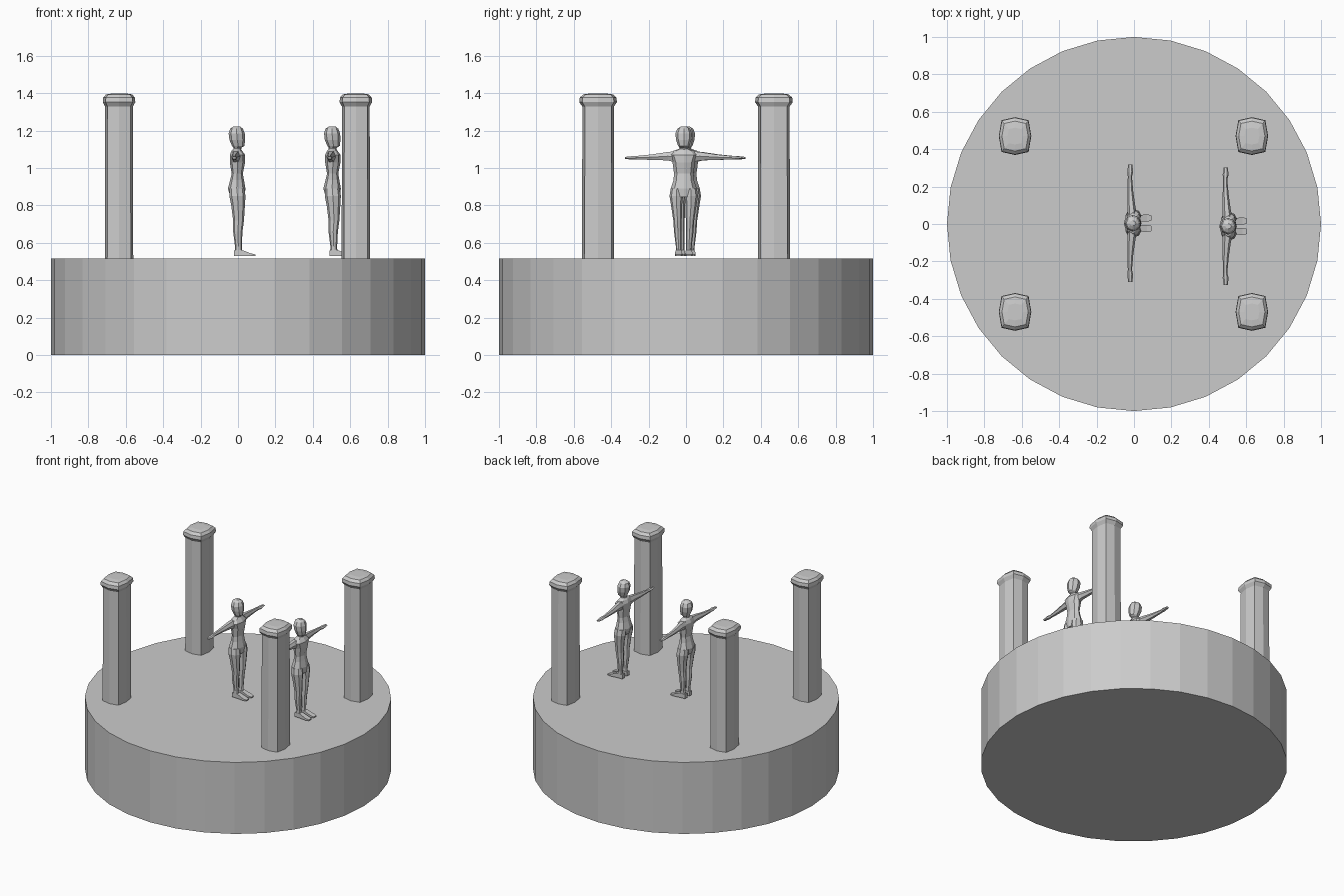
import bpy, bmesh, math

if "Cube" in bpy.data.objects:
    bpy.data.objects.remove(bpy.data.objects["Cube"])

stone = bpy.data.materials.new("stone grey")
stone.diffuse_color = (0.6, 0.6, 0.6, 1)
stone.use_nodes = True
stone.node_tree.nodes["Principled BSDF"].inputs["Base Color"].default_value = stone.diffuse_color


def finish(name, bm):
    bmesh.ops.recalc_face_normals(bm, faces=bm.faces)
    mesh = bpy.data.meshes.new(name)
    bm.to_mesh(mesh)
    bm.free()
    mesh.materials.append(stone)
    ob = bpy.data.objects.new(name, mesh)
    bpy.context.collection.objects.link(ob)
    return ob


def loft(bm, rings):
    """Skin a list of point rings and cap both ends."""
    loops = [[bm.verts.new(p) for p in ring] for ring in rings]
    n = len(loops[0])
    for a, b in zip(loops, loops[1:]):
        for i in range(n):
            j = (i + 1) % n
            bm.faces.new((a[i], a[j], b[j], b[i]))
    bm.faces.new(loops[0])
    bm.faces.new(loops[-1])


def upright(z, x0, x1, y0, y1, n=8):
    """Horizontal ring spanning x0..x1 and y0..y1."""
    cx, cy, rx, ry = (x0 + x1) / 2, (y0 + y1) / 2, (x1 - x0) / 2, (y1 - y0) / 2
    return [(cx + rx * math.cos(2 * math.pi * i / n),
             cy + ry * math.sin(2 * math.pi * i / n), z) for i in range(n)]


def sideways(y, cx, cz, rx, rz, n=6):
    """Ring across an arm."""
    return [(cx + rx * math.cos(2 * math.pi * i / n), y,
             cz + rz * math.sin(2 * math.pi * i / n)) for i in range(n)]


def bulged(z, hx, hy):
    """Square ring with sides pushed outward at the middle."""
    shape = [(1, 0), (.83, .84), (0, 1), (-.83, .84),
             (-1, 0), (-.83, -.84), (0, -1), (.83, -.84)]
    return [(hx * a, hy * b, z) for a, b in shape]


# Round platform
TOP = 0.515
bm = bmesh.new()
loft(bm, [upright(0, -1, 1, -1, 1, 32), upright(TOP, -1, 1, -1, 1, 32)])
finish("platform", bm)

# Four pillars with flared caps
for px in (-0.636, 0.63):
    for py in (-0.47, 0.47):
        bm = bmesh.new()
        loft(bm, [bulged(TOP, .076, .086), bulged(1.335, .074, .084)])
        finish("pillar_shaft", bm).location = (px, py, 0)
        bm = bmesh.new()
        loft(bm, [bulged(1.328, .074, .084), bulged(1.352, .087, .101),
                  bulged(1.376, .085, .098), bulged(1.393, .07, .08),
                  bulged(1.398, .04, .045)])
        finish("pillar_cap", bm).location = (px, py, 0)


def figure(x, y):
    parts = []

    # Head and neck: z, back, front, half width
    bm = bmesh.new()
    head = [(1.075, -.025, .015, .022), (1.108, -.025, .018, .022),
            (1.118, -.032, .034, .03), (1.15, -.046, .038, .041),
            (1.185, -.05, .036, .045), (1.21, -.042, .026, .034),
            (1.223, -.022, .01, .014)]
    loft(bm, [upright(z, a, b, -w, w) for z, a, b, w in head])
    parts.append(finish("head", bm))

    # Torso from hips to shoulders
    bm = bmesh.new()
    torso = [(.845, -.04, .035, .06), (.89, -.054, .04, .07),
             (.935, -.042, .032, .055), (.97, -.034, .026, .052),
             (1.03, -.044, .038, .06), (1.07, -.044, .038, .076),
             (1.092, -.034, .022, .055), (1.103, -.025, .015, .024)]
    loft(bm, [upright(z, a, b, -w, w) for z, a, b, w in torso])
    parts.append(finish("torso", bm))

    for s in (-1, 1):
        # Leg: z, back, front, inner and outer side
        bm = bmesh.new()
        leg = [(.54, -.018, .022, .013, .04), (.58, -.016, .02, .013, .042),
               (.66, -.026, .024, .011, .052), (.72, -.026, .032, .011, .056),
               (.80, -.036, .037, .009, .068), (.85, -.046, .04, .004, .076),
               (.89, -.046, .034, .004, .07)]
        loft(bm, [upright(z, a, b, s * i, s * o) for z, a, b, i, o in leg])
        parts.append(finish("leg", bm))

        # Foot: wedge pointing forward
        bm = bmesh.new()
        foot = [(-.022, .012, .04, .56), (.02, .011, .042, .562),
                (.07, .008, .048, .543), (.093, .014, .042, .538)]
        loft(bm, [[(fx, s * i, .53), (fx, s * o, .53),
                   (fx, s * o, h), (fx, s * i, h)] for fx, i, o, h in foot])
        parts.append(finish("foot", bm))

        # Arm stretched out to the side, ending in a flat hand
        bm = bmesh.new()
        arm = [(.045, -.01, 1.06, .026, .034), (.085, -.014, 1.063, .022, .026),
               (.17, -.02, 1.058, .016, .017), (.25, -.022, 1.055, .011, .011),
               (.275, -.02, 1.054, .016, .011), (.315, -.02, 1.054, .011, .006)]
        loft(bm, [sideways(s * ay, cx, cz, rx, rz) for ay, cx, cz, rx, rz in arm])
        parts.append(finish("arm", bm))

    for p in parts:
        p.location = (x, y, 0)


# Two standing figures facing +x
figure(0, 0.004)
figure(0.51, -0.012)
